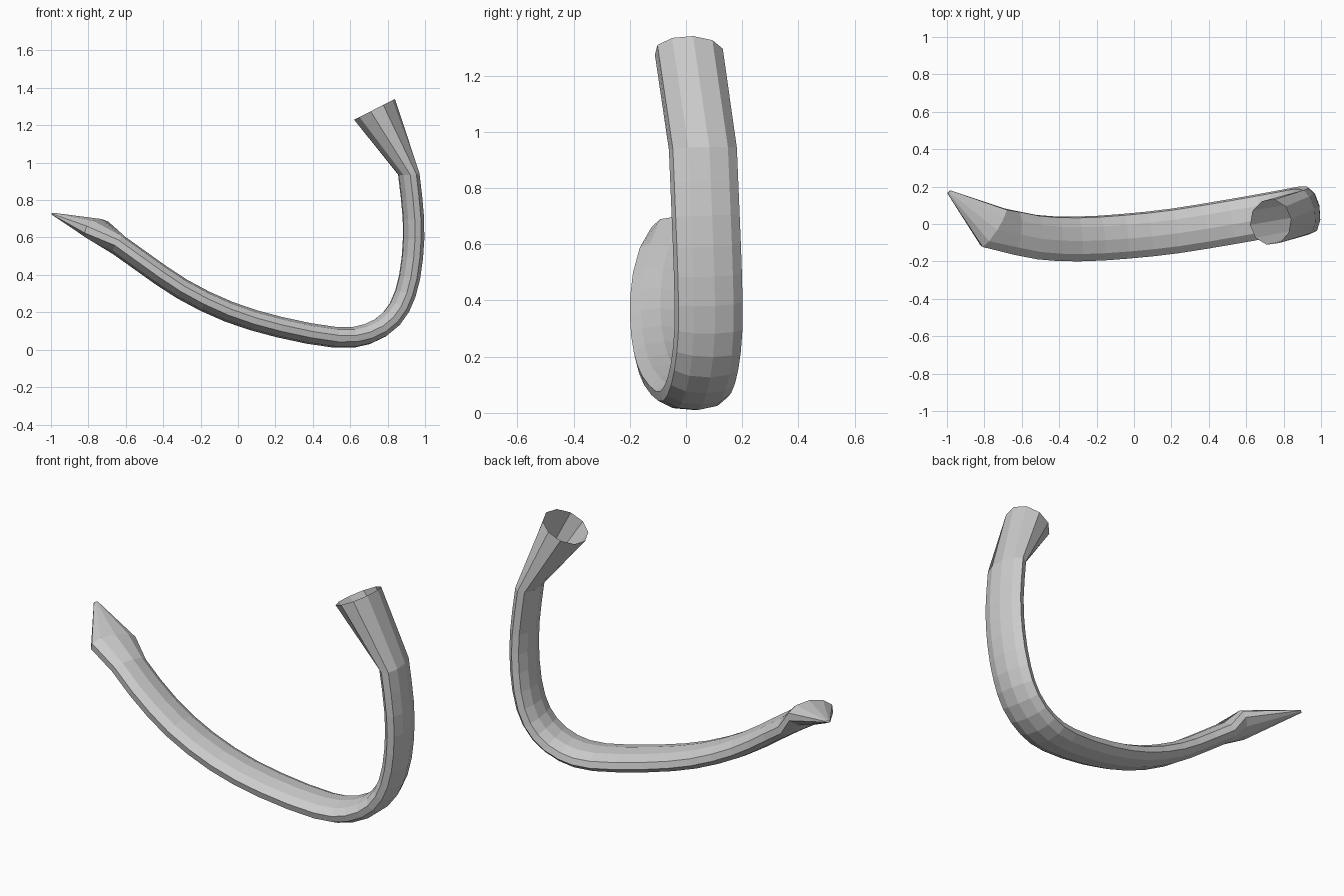
import bpy, bmesh, math
from mathutils import Vector

if "Cube" in bpy.data.objects:
    bpy.data.objects.remove(bpy.data.objects["Cube"])

SIDES = 10
HALF_WIDTH, HALF_THICK = 0.123, 0.056

# Centre line of the flattened tube, from the pointed end to the flared end
path = [Vector(p) for p in [
    (-0.75, -0.02, 0.64), (-0.52, -0.07, 0.475), (-0.30, -0.08, 0.325),
    (-0.05, -0.066, 0.203), (0.22, -0.037, 0.121), (0.52, 0.012, 0.066),
    (0.69, 0.042, 0.083), (0.82, 0.066, 0.165), (0.895, 0.08, 0.30),
    (0.932, 0.078, 0.49), (0.938, 0.07, 0.70), (0.913, 0.06, 0.94)]]


def spline(points, steps):
    """Catmull-Rom points and tangents."""
    ext = [2 * points[0] - points[1]] + points + [2 * points[-1] - points[-2]]
    out = []
    for i in range(len(points) - 1):
        a, b, c, d = ext[i:i + 4]
        for s in range(steps + (i == len(points) - 2)):
            t = s / steps
            pos = 0.5 * (2 * b + (c - a) * t + (2 * a - 5 * b + 4 * c - d) * t ** 2
                         + (3 * b - a - 3 * c + d) * t ** 3)
            tan = 0.5 * ((c - a) + 2 * (2 * a - 5 * b + 4 * c - d) * t
                         + 3 * (3 * b - a - 3 * c + d) * t ** 2)
            out.append((pos, tan.normalized()))
    return out


# Each ring is centre, width axis, outward axis
rings = [(Vector((-0.99, 0.172, 0.727)), Vector((0.008, 0.008, 0)), Vector((-0.003, 0, -0.005))),
         (path[0], Vector((0.065, 0.105, -0.01)), Vector((-0.027, 0, -0.058)))]
for pos, tan in spline(path, 2)[1:]:
    w = Vector((-0.15, 1, 0))
    w = (w - tan * w.dot(tan)).normalized()
    rings.append((pos, w * HALF_WIDTH, w.cross(tan) * HALF_THICK))
# Round open mouth of the flare
rings.append((Vector((0.73, 0.01, 1.285)), Vector((0, 0.123, 0)), Vector((0.11, 0, 0.056))))

# Hooked tube with tapered point and open flare
bm = bmesh.new()
loops = []
for centre, w, n in rings:
    angles = [math.radians(7) + 2 * math.pi * k / SIDES for k in range(SIDES)]
    loops.append([bm.verts.new(centre + w * math.sin(a) + n * math.cos(a)) for a in angles])
for r0, r1 in zip(loops, loops[1:]):
    for k in range(SIDES):
        j = (k + 1) % SIDES
        bm.faces.new((r0[k], r0[j], r1[j], r1[k]))
bm.faces.new(loops[0])
bmesh.ops.recalc_face_normals(bm, faces=bm.faces)
mesh = bpy.data.meshes.new("hooked_tube")
bm.to_mesh(mesh)
bm.free()
tube = bpy.data.objects.new("hooked_tube", mesh)
bpy.context.collection.objects.link(tube)
